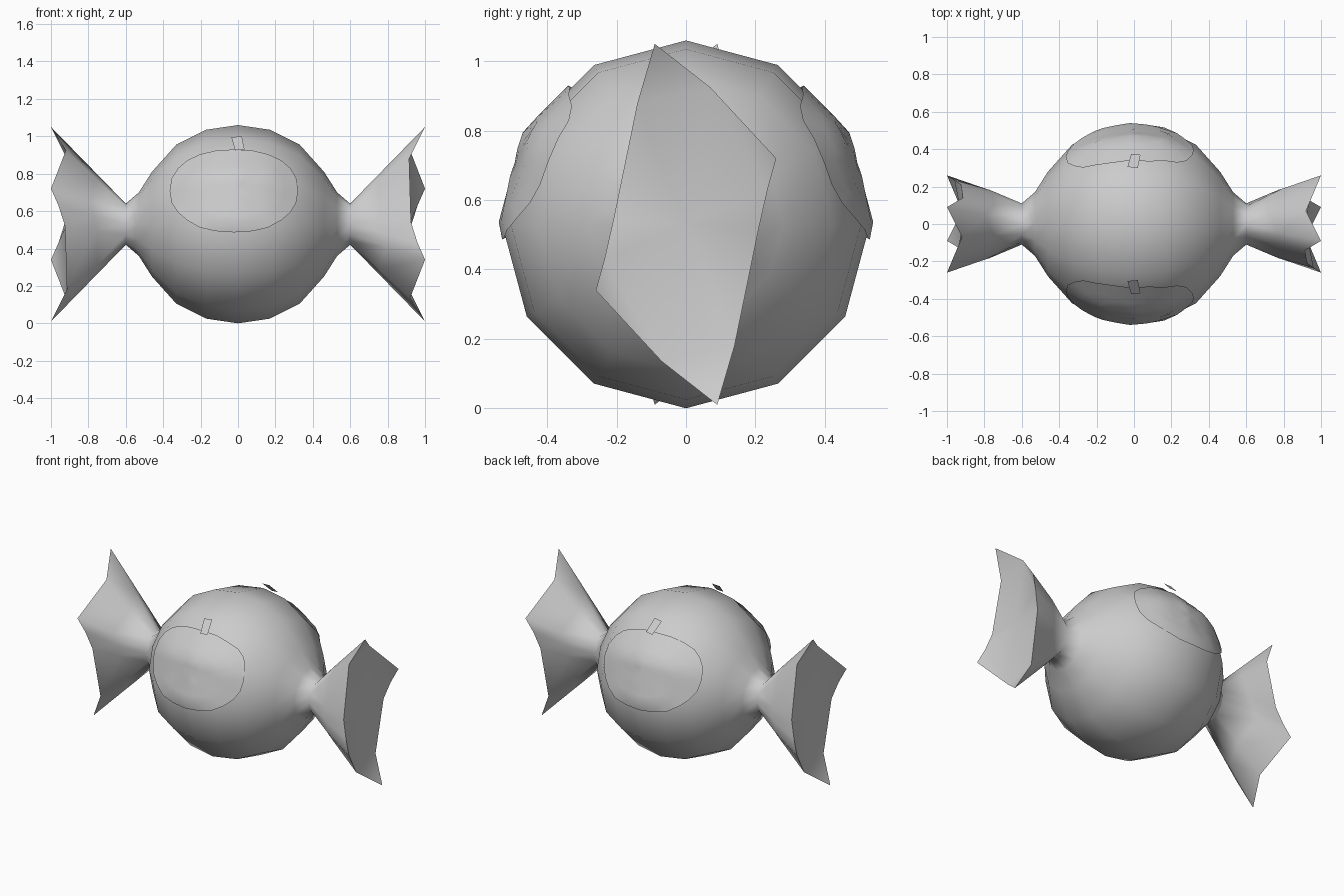
import bpy, bmesh, math
from mathutils import Vector
from mathutils.bvhtree import BVHTree

if "Cube" in bpy.data.objects:
    bpy.data.objects.remove(bpy.data.objects["Cube"])

CZ = 0.53   # height of the long axis
N = 12


def finish(name, bm):
    me = bpy.data.meshes.new(name)
    bm.to_mesh(me)
    ob = bpy.data.objects.new(name, me)
    bpy.context.collection.objects.link(ob)
    return ob


# Wrapped sweet: 12-sided round body pinched at the necks
bm = bmesh.new()
half = [(0.17, 0.505), (0.33, 0.425), (0.46, 0.28), (0.53, 0.17), (0.6, 0.11)]
profile = [(-x, r) for x, r in reversed(half)] + [(0, 0.53)] + half


def ring(pts):
    return [bm.verts.new((x, y, z + CZ)) for x, y, z in pts]


def bridge(a, b):
    for i in range(N):
        j = (i + 1) % N
        bm.faces.new((a[i], a[j], b[j], b[i]))


angles = [math.radians(90 - 30 * i) for i in range(N)]
rings = [ring([(x, r * math.cos(a), r * math.sin(a)) for a in angles]) for x, r in profile]
for a, b in zip(rings, rings[1:]):
    bridge(a, b)

# Twisted wrapper ends: pointed rim (half listed, other half turned 180 degrees)
rim_half = [(1, -0.09, 0.52), (0.92, 0.07, 0.395), (1, 0.26, 0.19),
            (0.96, 0.235, 0.1), (0.925, 0.21, -0.01), (0.915, 0.14, -0.35)]
rim = rim_half + [(x, -y, -z) for x, y, z in rim_half]
rim_edges = []
for s in (1, -1):
    neck = rings[-1] if s > 0 else rings[0]
    # left end is the right end turned half round the vertical axis
    order = [neck[i] if s > 0 else neck[-i % N] for i in range(N)]
    mid = []
    for v, (x, y, z) in zip(order, rim):
        ny, nz = s * v.co.y, v.co.z - CZ
        mid.append((s * (0.6 + (x - 0.6) * 0.48), s * (ny + (y - ny) * 0.5) * 1.06,
                    nz + (z - nz) * 0.48))
    m = ring(mid)
    e = ring([(s * x, s * y, z) for x, y, z in rim])
    bridge(order, m)
    bridge(m, e)
    # end cap with folded tips
    for tri in ((11, 0, 1), (1, 2, 3), (5, 6, 7), (7, 8, 9)):
        bm.faces.new([e[i] for i in tri])
    c = bm.verts.new((s * 0.915, 0, CZ))
    loop = [1, 3, 4, 5, 7, 9, 10, 11]
    for i in range(8):
        bm.faces.new((c, e[loop[i]], e[loop[(i + 1) % 8]]))
    rim_edges += [bm.edges.get((e[i], e[(i + 1) % N])) for i in range(N)]

bmesh.ops.recalc_face_normals(bm, faces=bm.faces)
for f in bm.faces:
    f.smooth = True
for ed in rim_edges:
    ed.smooth = False
bm.normal_update()
tree = BVHTree.FromBMesh(bm)
finish("wrapped_sweet", bm)
bm.free()


def label(name, s):
    """Rounded patch laid on the body, s = -1 front, +1 back."""
    b = bmesh.new()
    seg, levels = 24, 5

    def vert(x, z):
        loc, nor, _, _ = tree.ray_cast(Vector((x, s * 2, z)), Vector((0, -s, 0)))
        return b.verts.new(loc + nor * 0.014)

    prev = None
    centre = vert(-0.02, 0.705)
    for k in range(1, levels + 1):
        t = k / levels
        cur = []
        for i in range(seg):
            a = 2 * math.pi * i / seg
            ca, sa = math.cos(a), math.sin(a)
            x = math.copysign(abs(ca) ** 0.9, ca) * 0.335 * t - 0.02
            z = math.copysign(abs(sa) ** 0.9, sa) * 0.215 * t + 0.705
            cur.append(vert(x, z))
        for i in range(seg):
            j = (i + 1) % seg
            if prev:
                b.faces.new((prev[i], cur[i], cur[j], prev[j]))
            else:
                b.faces.new((centre, cur[i], cur[j]))
        prev = cur
    if s > 0:
        bmesh.ops.reverse_faces(b, faces=b.faces)
    for f in b.faces:
        f.smooth = True
    finish(name, b)
    b.free()


def stem(name, s):
    """Small flat tab above the patch."""
    b = bmesh.new()
    pts = [(-0.015, 0.375, 0.925), (0.035, 0.37, 0.93), (0.02, 0.30, 1.0), (-0.035, 0.305, 0.995)]
    vs = [b.verts.new((x, s * y, z)) for x, y, z in pts]
    b.faces.new(vs if s < 0 else vs[::-1])
    finish(name, b)
    b.free()


for side, s in (("front", -1), ("back", 1)):
    label(side + "_patch", s)
    stem(side + "_patch_stem", s)
